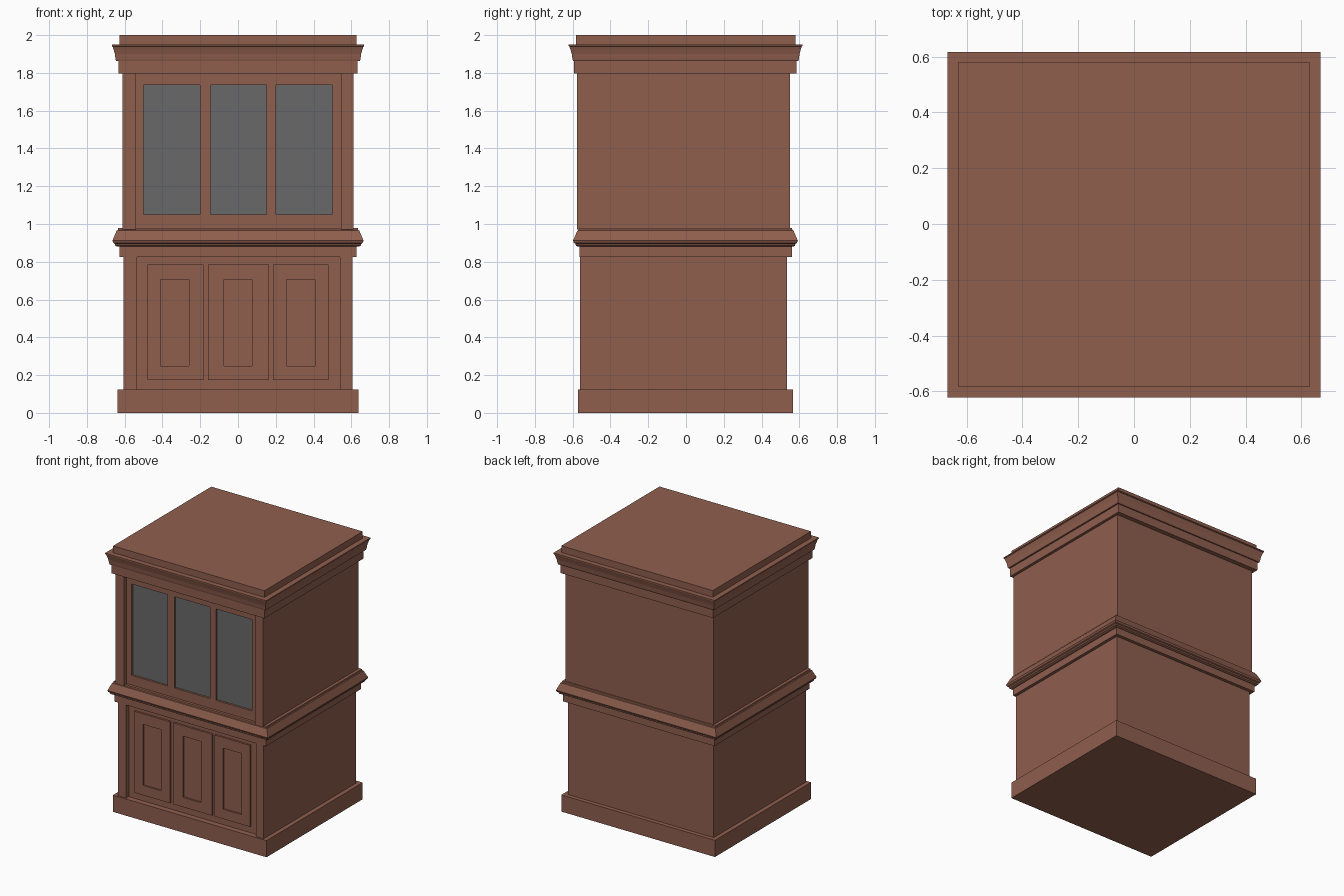
import bpy, bmesh

if "Cube" in bpy.data.objects:
    bpy.data.objects.remove(bpy.data.objects["Cube"])


def material(name, rgb):
    m = bpy.data.materials.new(name)
    m.use_nodes = True
    m.diffuse_color = (*rgb, 1)
    m.node_tree.nodes["Principled BSDF"].inputs["Base Color"].default_value = (*rgb, 1)
    return m


wood = material("brown wood", (0.275, 0.114, 0.076))
glass = material("grey glass", (0.141, 0.141, 0.141))


def finish(name, bm, mats):
    bmesh.ops.recalc_face_normals(bm, faces=bm.faces)
    mesh = bpy.data.meshes.new(name)
    bm.to_mesh(mesh)
    bm.free()
    for m in mats:
        mesh.materials.append(m)
    obj = bpy.data.objects.new(name, mesh)
    bpy.context.collection.objects.link(obj)
    return obj


def loft(name, sections):
    """Stack closed outlines, given as (z, points), into a capped solid."""
    bm = bmesh.new()
    rings = [[bm.verts.new((x, y, z)) for x, y in pts] for z, pts in sections]
    bm.faces.new(rings[0])
    bm.faces.new(rings[-1])
    for a, b in zip(rings, rings[1:]):
        for i in range(len(a)):
            j = (i + 1) % len(a)
            bm.faces.new((a[i], a[j], b[j], b[i]))
    return finish(name, bm, [wood])


def moulding(name, half_x, front, back, profile):
    """Mitred rectangular moulding; profile is (z, outward offset)."""
    return loft(name, [(z, [(-half_x - o, front - o), (half_x + o, front - o),
                            (half_x + o, back + o), (-half_x - o, back + o)])
                       for z, o in profile])


def carcass(name, half_x, front, back, opening, depth, z0, z1):
    """Cabinet box with corner posts standing proud of a recessed front."""
    l, r = opening
    pts = [(-half_x, front), (l, front), (l, front + depth), (r, front + depth),
           (r, front), (half_x, front), (half_x, back), (-half_x, back)]
    return loft(name, [(z0, pts), (z1, pts)])


def panel(name, xs, zs, y, thick, sunk, fill):
    """Front plate whose odd grid cells are sunk and take the fill material."""
    bm = bmesh.new()
    grid = [[bm.verts.new((x, y, z)) for z in zs] for x in xs]
    cells = []
    for i in range(len(xs) - 1):
        for j in range(len(zs) - 1):
            f = bm.faces.new((grid[i][j], grid[i + 1][j], grid[i + 1][j + 1], grid[i][j + 1]))
            if i % 2 and j % 2:
                cells.append(f)
    rim = [e for e in bm.edges if e.is_boundary]
    for f in bmesh.ops.extrude_discrete_faces(bm, faces=cells)["faces"]:
        bmesh.ops.translate(bm, verts=f.verts, vec=(0, sunk, 0))
        f.material_index = 1
    sides = bmesh.ops.extrude_edge_only(bm, edges=rim)["geom"]
    verts = [v for v in sides if isinstance(v, bmesh.types.BMVert)]
    bmesh.ops.translate(bm, verts=verts, vec=(0, thick, 0))
    return finish(name, bm, [wood, fill])


# Plinth and the two cabinet boxes
moulding("plinth", 0.637, -0.572, 0.567, [(0, 0), (0.125, 0)])
carcass("lower_cabinet", 0.605, -0.56, 0.536, (-0.535, 0.54), 0.03, 0.125, 0.83)
carcass("upper_cabinet", 0.612, -0.577, 0.551, (-0.54, 0.545), 0.05, 0.97, 1.80)

# Waist moulding
moulding("waist_band", 0.628, -0.565, 0.56, [(0.826, 0), (0.885, 0)])
moulding("waist_moulding", 0.64, -0.573, 0.567,
         [(0.88, 0), (0.885, 0.01), (0.895, 0.012), (0.9, 0.02), (0.912, 0.025),
          (0.965, 0.002), (0.968, -0.004), (0.978, -0.006)])

# Crown moulding and top slab
moulding("crown_band", 0.633, -0.592, 0.585, [(1.797, 0), (1.87, 0)])
moulding("crown_moulding", 0.645, -0.598, 0.594,
         [(1.862, 0), (1.872, 0.003), (1.9, 0.007), (1.925, 0.014),
          (1.94, 0.019), (1.942, 0.023), (1.95, 0.023)])
moulding("top_slab", 0.628, -0.583, 0.58, [(1.94, 0), (2.0, 0)])

# Glazed front of the upper cabinet
panel("glazed_front", [-0.54, -0.5, -0.2, -0.145, 0.15, 0.2, 0.5, 0.545],
      [0.975, 1.05, 1.735, 1.8], -0.547, 0.02, 0.015, glass)

# Doors of the lower cabinet with sunk centre panels
doors = {"right": (-0.48, -0.183, -0.334), "middle": (-0.16, 0.165, 0),
         "left": (0.185, 0.48, 0.333)}
for side, (x0, x1, mid) in doors.items():
    panel(side + "_door", [x0, mid - 0.075, mid + 0.075, x1],
          [0.175, 0.248, 0.706, 0.785], -0.544, 0.014, 0.012, wood)
